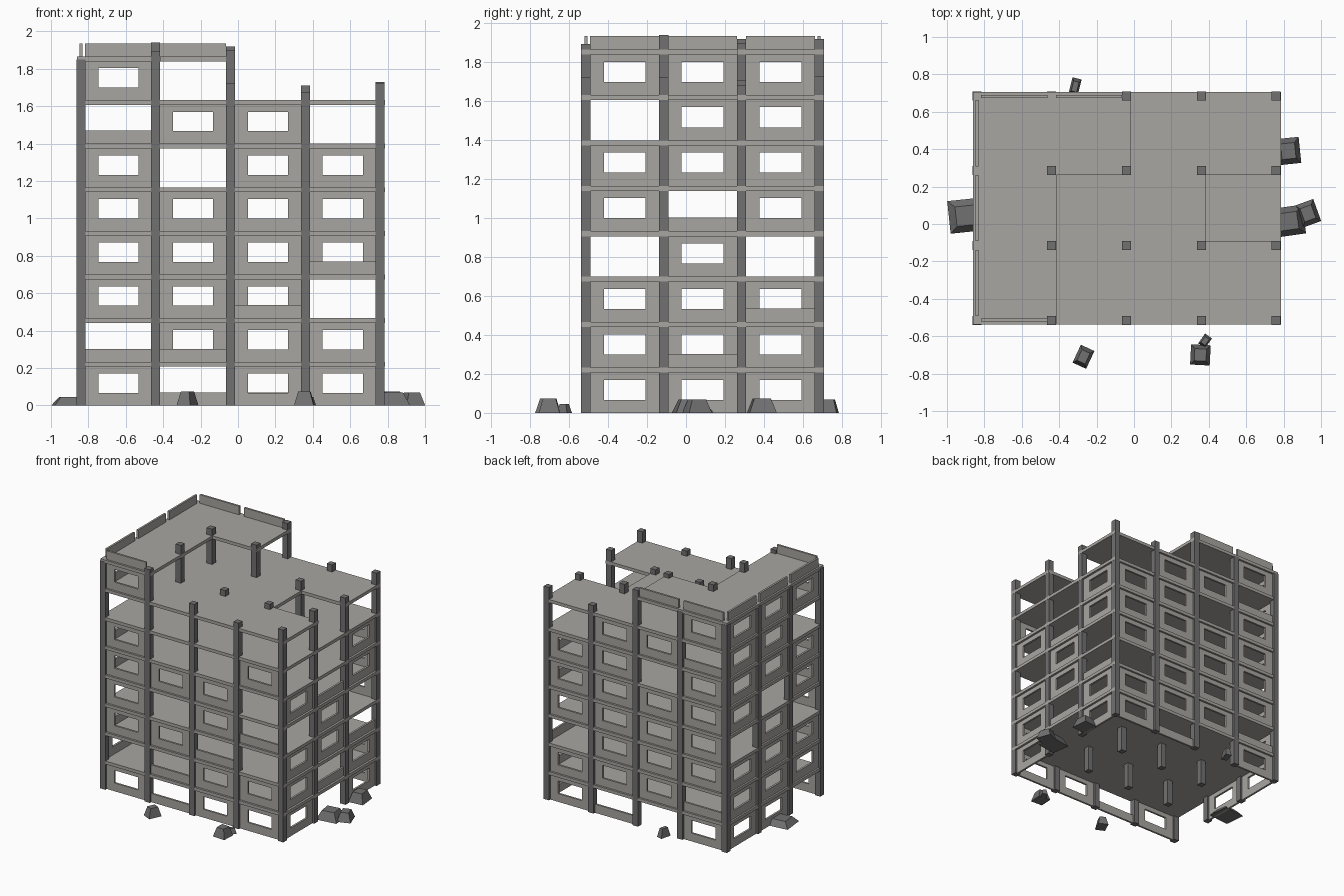
import bpy, bmesh, math
from mathutils import Matrix, Vector

if "Cube" in bpy.data.objects:
    bpy.data.objects.remove(bpy.data.objects["Cube"])


def material(name, rgb):
    m = bpy.data.materials.new(name)
    m.diffuse_color = (*rgb, 1)
    m.use_nodes = True
    m.node_tree.nodes["Principled BSDF"].inputs["Base Color"].default_value = m.diffuse_color
    return m


LIGHT = material("light_concrete", (0.39, 0.38, 0.355))
DARK = material("dark_concrete", (0.165, 0.165, 0.168))

XS = [-0.84, -0.44, -0.04, 0.36, 0.76]     # column grid
YS = [-0.515, -0.115, 0.285, 0.685]
STOREY, SLAB, HALF = 0.2333, 0.026, 0.024
PANEL_W, PANEL_T, LOW = 0.354, 0.016, 0.07


def slab_z(k):
    """Centre height of slab k (0 is the ground)."""
    return STOREY * k - 0.0133


def floor_z(s):
    """Bottom of the wall panels of storey s."""
    return 0.0 if s == 1 else slab_z(s - 1) + SLAB / 2


def finish(bm, name, mat):
    bmesh.ops.recalc_face_normals(bm, faces=bm.faces)
    me = bpy.data.meshes.new(name)
    bm.to_mesh(me)
    bm.free()
    me.materials.append(mat)
    ob = bpy.data.objects.new(name, me)
    bpy.context.collection.objects.link(ob)
    return ob


def prism(name, points, z0, z1, mat):
    """Extrude a flat outline upward."""
    bm = bmesh.new()
    face = bm.faces.new([bm.verts.new((x, y, z0)) for x, y in points])
    ext = bmesh.ops.extrude_face_region(bm, geom=[face])
    top = [v for v in ext["geom"] if isinstance(v, bmesh.types.BMVert)]
    bmesh.ops.translate(bm, verts=top, vec=(0, 0, z1 - z0))
    return finish(bm, name, mat)


def rect(x0, x1, y0, y1):
    return [(x0, y0), (x1, y0), (x1, y1), (x0, y1)]


def panel(name, x, y, z0, z1, turned, window):
    """Wall panel centred on x, y; may hold a window opening."""
    bm = bmesh.new()
    w, t = PANEL_W / 2, PANEL_T / 2
    outer = [(-w, z0), (w, z0), (w, z1), (-w, z1)]
    a, b, c = 0.107, z0 + 0.067, z1 - 0.037
    inner = [(-a, b), (a, b), (a, c), (-a, c)]
    front = [bm.verts.new((u, -t, z)) for u, z in outer]
    if window:
        hole = [bm.verts.new((u, -t, z)) for u, z in inner]
        faces = [bm.faces.new((front[i], front[(i + 1) % 4], hole[(i + 1) % 4], hole[i]))
                 for i in range(4)]
    else:
        faces = [bm.faces.new(front)]
    ext = bmesh.ops.extrude_face_region(bm, geom=faces)
    back = [v for v in ext["geom"] if isinstance(v, bmesh.types.BMVert)]
    bmesh.ops.translate(bm, verts=back, vec=(0, 2 * t, 0))
    turn = Matrix.Rotation(math.pi / 2 if turned else 0, 4, "Z")
    bmesh.ops.transform(bm, matrix=Matrix.Translation((x, y, 0)) @ turn, verts=bm.verts)
    return finish(bm, name, LIGHT)


# Floor slabs; the upper two are broken away in whole bays
X0, X1, Y0, Y1 = XS[0] - 0.022, XS[4] + 0.025, YS[0] - 0.022, YS[3] + 0.022
for k in range(1, 9):
    if k < 7:
        outline = rect(X0, X1, Y0, Y1)
    elif k == 7:
        outline = [(X0, Y0), (X1, Y0), (X1, -0.09), (0.385, -0.09),
                   (0.385, 0.263), (X1, 0.263), (X1, Y1), (X0, Y1)]
    else:
        outline = [(X0, Y0), (-0.415, Y0), (-0.415, 0.263), (-0.015, 0.263),
                   (-0.015, Y1), (X0, Y1)]
    z = slab_z(k)
    prism(f"floor_slab_{k}", outline, z - SLAB / 2, z + SLAB / 2, LIGHT)

# Columns with broken tops, one row of heights per y line
TOPS = [[1.85, 1.895, 1.72, 1.675, 1.725],
        [1.85, 1.94, 1.68, 1.675, 1.725],
        [1.85, 1.92, 1.897, 1.71, 1.68],
        [1.85, 1.85, 1.92, 1.69, 1.73]]
for j, y in enumerate(YS):
    for i, x in enumerate(XS):
        prism(f"column_{i}_{j}", rect(x - HALF, x + HALF, y - HALF, y + HALF),
              0, TOPS[j][i], DARK)

# Wall panels, storey 1 upward: W window panel, L low wall, . open bay
WALLS = {
    "front": ["WLWW", ".LWW", "WWL.", "W.WL", "WWW.", "W..W", "....", "W..."],
    "back": ["W.LW", "LWWW", "WWW.", "WWWW", "WWWW", "W.WW", "LWW.", "W..."],
    "right": ["W.W", "WLW", "WWL", ".W.", "WLW", "..W", "...", "..."],
    "left": [".WW", "WWW", "WWW", ".W.", "W.W", "WWW", ".WW", "WWW"],
}


def bay_place(side, i):
    """Centre of bay i on one side of the building."""
    if side in ("front", "back"):
        return (XS[i] + XS[i + 1]) / 2, (-0.513 if side == "front" else 0.683), False
    return (0.76 if side == "right" else -0.84), (YS[i] + YS[i + 1]) / 2, True


for side, rows in WALLS.items():
    for s, row in enumerate(rows, 1):
        for i, kind in enumerate(row):
            if kind == ".":
                continue
            x, y, turned = bay_place(side, i)
            z0 = floor_z(s)
            z1 = slab_z(s) - SLAB / 2 if kind == "W" else z0 + LOW
            label = "window_wall" if kind == "W" else "low_wall"
            panel(f"{side}_{label}_{s}_{i}", x, y, z0, z1, turned, kind == "W")

# Roof parapets
for side, count in (("front", 1), ("back", 2), ("left", 3)):
    for i in range(count):
        x, y, turned = bay_place(side, i)
        z0 = slab_z(8) + SLAB / 2
        panel(f"{side}_parapet_{i}", x, y, z0, z0 + LOW, turned, False)

# Rubble: tapered blocks (x, y, width, depth, height, turn in degrees)
RUBBLE = [(-0.895, 0.045, 0.19, 0.175, 0.045, 6), (-0.315, 0.735, 0.05, 0.09, 0.07, -14),
          (-0.27, -0.71, 0.08, 0.105, 0.075, -25), (0.355, -0.70, 0.105, 0.108, 0.075, -3),
          (0.38, -0.625, 0.045, 0.065, 0.045, -35), (0.825, 0.39, 0.125, 0.14, 0.075, 6),
          (0.825, 0.015, 0.17, 0.155, 0.07, 8), (0.93, 0.057, 0.105, 0.125, 0.07, 20)]
for n, (x, y, w, d, h, a) in enumerate(RUBBLE):
    bm = bmesh.new()
    bmesh.ops.create_cube(bm, size=1)
    for v in bm.verts:
        taper = 0.6 if v.co.z > 0 else 1
        v.co = Vector((v.co.x * w * taper, v.co.y * d * taper, (v.co.z + 0.5) * h))
    place = Matrix.Translation((x, y, 0)) @ Matrix.Rotation(math.radians(a), 4, "Z")
    bmesh.ops.transform(bm, matrix=place, verts=bm.verts)
    finish(bm, f"rubble_{n}", DARK)
